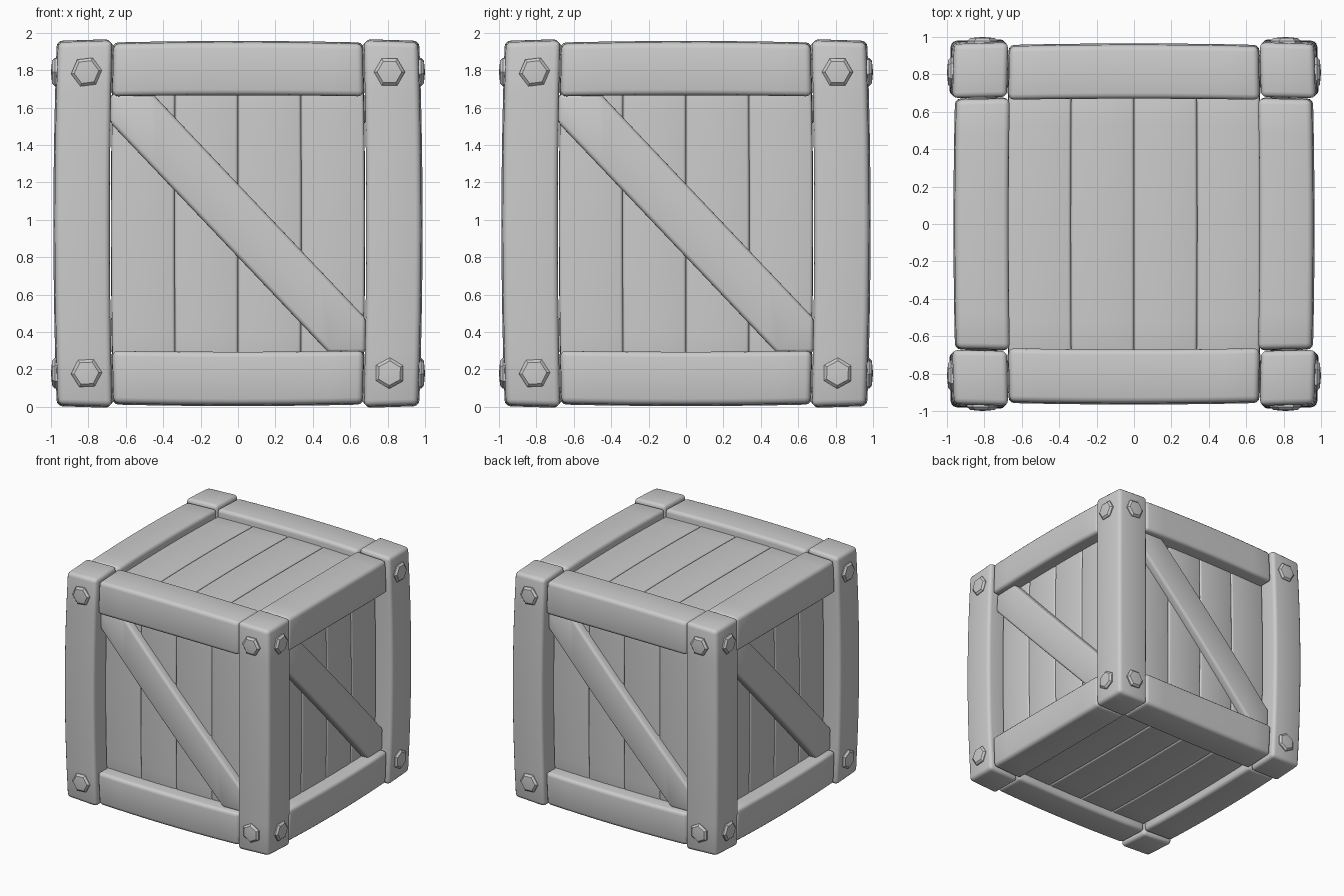
import bpy, bmesh, math
from mathutils import Vector, Matrix

if "Cube" in bpy.data.objects:
    bpy.data.objects.remove(bpy.data.objects["Cube"])

CZ = 0.98        # height of the crate centre
BULGE = 0.02     # how much the crate swells in the middle


def swell(p):
    x, y, z = (1 - c * c for c in p)
    return Vector((p.x * (1 + BULGE * (y + z)),
                   p.y * (1 + BULGE * (x + z)),
                   p.z * (1 + BULGE * (x + y))))


def finish(bm, name, angle, warp=True):
    for v in bm.verts:
        if warp:
            v.co = swell(v.co)
        v.co.z += CZ
    bmesh.ops.recalc_face_normals(bm, faces=bm.faces)
    me = bpy.data.meshes.new(name)
    bm.to_mesh(me)
    bm.free()
    me.shade_smooth()
    me.set_sharp_from_angle(angle=math.radians(angle))
    bpy.context.collection.objects.link(bpy.data.objects.new(name, me))


def round_and_cut(bm, bevel, axis, half, cuts=9):
    """Soften the edges, then slice along the length so the part can bend."""
    bmesh.ops.bevel(bm, geom=bm.edges[:], offset=bevel, segments=3,
                    profile=0.5, affect='EDGES')
    for i in range(1, cuts + 1):
        co, no = Vector(), Vector()
        co[axis] = half * 0.9 * (2 * i / (cuts + 1) - 1)
        no[axis] = 1
        bmesh.ops.bisect_plane(bm, geom=bm.verts[:] + bm.edges[:] + bm.faces[:],
                               plane_co=co, plane_no=no)


def beam(name, lo, hi, bevel, rot):
    lo, hi = Vector(lo), Vector(hi)
    size = hi - lo
    bm = bmesh.new()
    bmesh.ops.create_cube(bm, size=1)
    for v in bm.verts:
        v.co = Vector([c * s for c, s in zip(v.co, size)])
    axis = max(range(3), key=lambda i: size[i])
    round_and_cut(bm, bevel, axis, size[axis] / 2)
    bmesh.ops.transform(bm, matrix=rot @ Matrix.Translation((lo + hi) / 2),
                        verts=bm.verts)
    finish(bm, name, 50)


def brace(name, rot):
    # diagonal board with ends trimmed to fit the frame corners
    pts = [(-.67, .53), (-.67, .68), (-.45, .68), (.67, -.50), (.67, -.68), (.48, -.68)]
    bm = bmesh.new()
    face = bm.faces.new([bm.verts.new((x, -.885, z)) for x, z in pts])
    ext = bmesh.ops.extrude_face_region(bm, geom=[face])
    bmesh.ops.translate(bm, vec=(0, .12, 0),
                        verts=[g for g in ext['geom'] if isinstance(g, bmesh.types.BMVert)])
    bmesh.ops.recalc_face_normals(bm, faces=bm.faces)
    round_and_cut(bm, .022, 0, .6)
    bmesh.ops.transform(bm, matrix=rot, verts=bm.verts)
    finish(bm, name, 50)


def bolt(name, x, z, spin, rot):
    # six-sided head with a chamfer and a low point
    bm = bmesh.new()
    rings = []
    for r, y in ((.083, -.94), (.083, -.979), (.066, -.994)):
        rings.append([bm.verts.new((x + r * math.cos(spin + k * math.pi / 3), y,
                                    z + r * math.sin(spin + k * math.pi / 3)))
                      for k in range(6)])
    tip = bm.verts.new((x, -1.0, z))
    for k in range(6):
        n = (k + 1) % 6
        for a, b in zip(rings, rings[1:]):
            bm.faces.new((a[k], a[n], b[n], b[k]))
        bm.faces.new((rings[-1][k], rings[-1][n], tip))
    bm.faces.new(rings[0])
    bmesh.ops.transform(bm, matrix=rot, verts=bm.verts)
    finish(bm, name, 30, warp=False)


# four identical sides
for s in range(4):
    rot = Matrix.Rotation(s * math.pi / 2, 4, 'Z')
    beam(f"corner_post_{s}", (-.958, -.958, -.965), (-.67, -.67, .965), .03, rot)
    beam(f"top_rail_{s}", (-.662, -.937, .67), (.662, -.655, .947), .03, rot)
    beam(f"bottom_rail_{s}", (-.662, -.937, -.947), (.662, -.655, -.67), .03, rot)
    for i in range(4):
        x = -.66 + i * .33
        beam(f"side_plank_{s}_{i}", (x, -.82, -.8), (x + .33, -.70, .8), .016, rot)
    brace(f"diagonal_brace_{s}", rot)
    for i, (x, z) in enumerate(((-.81, -.80), (.81, -.80), (-.81, .81), (.81, .81))):
        bolt(f"bolt_{s}_{i}", x, z, (0.05, .5, .12, 0.0)[i], rot)

# lid and floor boards
for side, lo, hi in (("lid", .76, .882), ("floor", -.882, -.76)):
    for i in range(4):
        x = -.66 + i * .33
        beam(f"{side}_plank_{i}", (x, -.72, lo), (x + .33, .72, hi), .016, Matrix())
